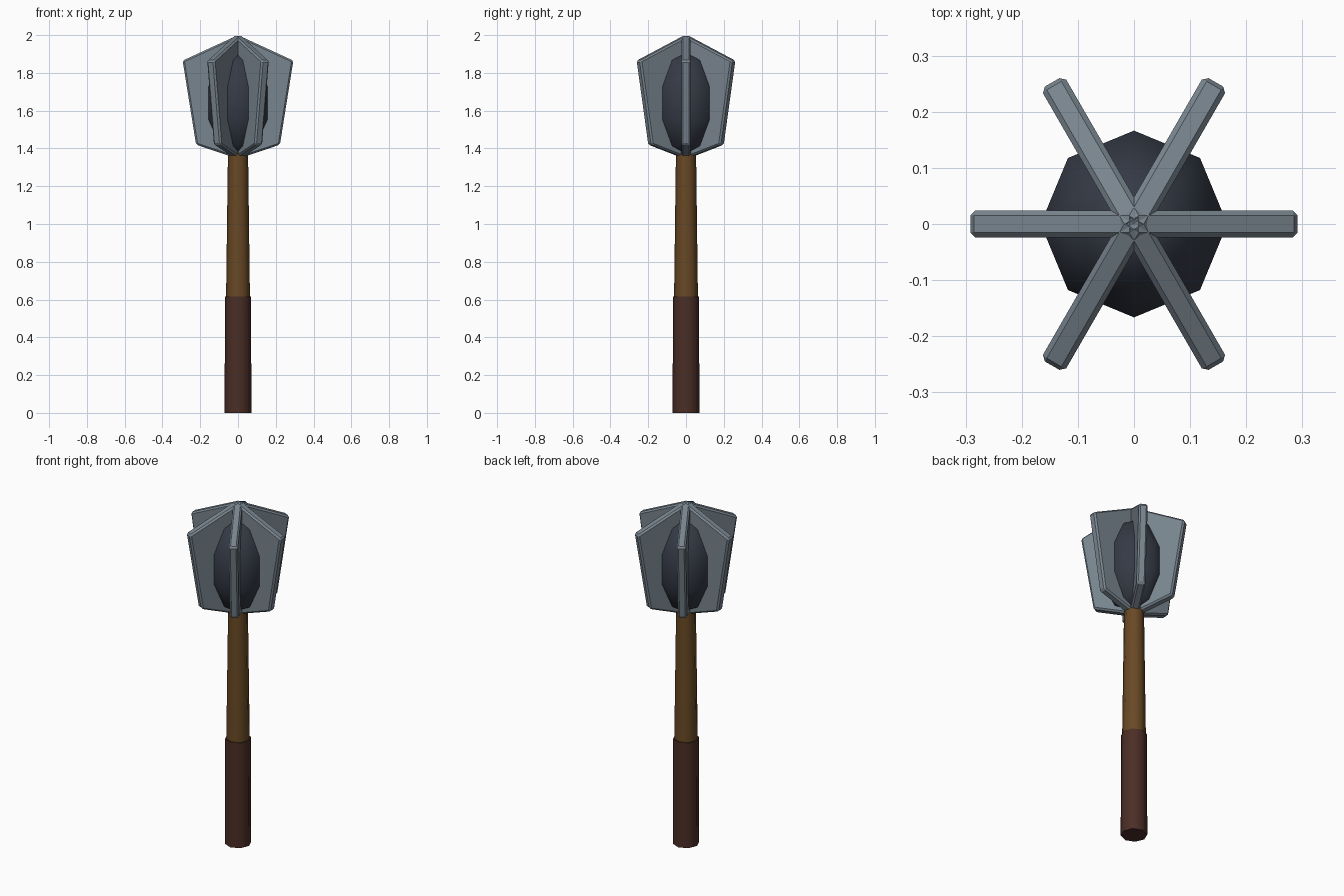
import bpy, bmesh, math
from mathutils import Matrix

if "Cube" in bpy.data.objects:
    bpy.data.objects.remove(bpy.data.objects["Cube"])


def material(name, rgb):
    m = bpy.data.materials.new(name)
    m.diffuse_color = (*rgb, 1)
    m.use_nodes = True
    m.node_tree.nodes["Principled BSDF"].inputs["Base Color"].default_value = m.diffuse_color
    return m


STEEL = material("steel", (0.19, 0.235, 0.275))
DARK_IRON = material("dark iron", (0.035, 0.042, 0.06))
WOOD = material("wood", (0.14, 0.066, 0.018))
LEATHER = material("leather", (0.07, 0.027, 0.019))


def finish(bm, name, mat, smooth=False):
    bmesh.ops.recalc_face_normals(bm, faces=bm.faces)
    mesh = bpy.data.meshes.new(name)
    bm.to_mesh(mesh)
    bm.free()
    ob = bpy.data.objects.new(name, mesh)
    bpy.context.collection.objects.link(ob)
    mesh.materials.append(mat)
    if smooth:
        bpy.context.view_layer.objects.active = ob
        ob.select_set(True)
        bpy.ops.object.shade_smooth_by_angle(angle=math.radians(50))
        ob.select_set(False)
    return ob


def rod(name, mat, r0, r1, z0, z1, sides=8):
    bm = bmesh.new()
    bmesh.ops.create_cone(bm, cap_ends=True, segments=sides, radius1=r0, radius2=r1,
                          depth=z1 - z0, matrix=Matrix.Translation((0, 0, (z0 + z1) / 2)))
    return finish(bm, name, mat, True)


# Handle: tapered shaft and leather grip
rod("shaft", WOOD, 0.064, 0.053, 0.55, 1.40)
rod("grip", LEATHER, 0.071, 0.069, 0.0, 0.615)

# Head core: stretched low-poly ball
bm = bmesh.new()
bmesh.ops.create_uvsphere(bm, u_segments=8, v_segments=5, radius=1)
bmesh.ops.transform(bm, verts=bm.verts,
                    matrix=Matrix.Translation((0, 0, 1.64)) @ Matrix.Diagonal((0.175, 0.175, 0.28, 1)))
finish(bm, "head_core", DARK_IRON, True)

# Six radial flanges: chamfered plates
PROFILE = [(0, 1.345), (0.222, 1.42), (0.293, 1.865), (0, 2.0)]
HALF = 0.024
for i in range(6):
    bm = bmesh.new()
    face = bm.faces.new([bm.verts.new((x, -HALF, z)) for x, z in PROFILE])
    ext = bmesh.ops.extrude_face_region(bm, geom=[face])
    for v in ext["geom"]:
        if isinstance(v, bmesh.types.BMVert):
            v.co.y = HALF
    bmesh.ops.recalc_face_normals(bm, faces=bm.faces)
    bmesh.ops.bevel(bm, geom=bm.edges[:], offset=0.009, segments=1, affect='EDGES')
    bmesh.ops.rotate(bm, verts=bm.verts, matrix=Matrix.Rotation(math.radians(60 * i), 3, 'Z'))
    finish(bm, f"flange_{i + 1}", STEEL)
